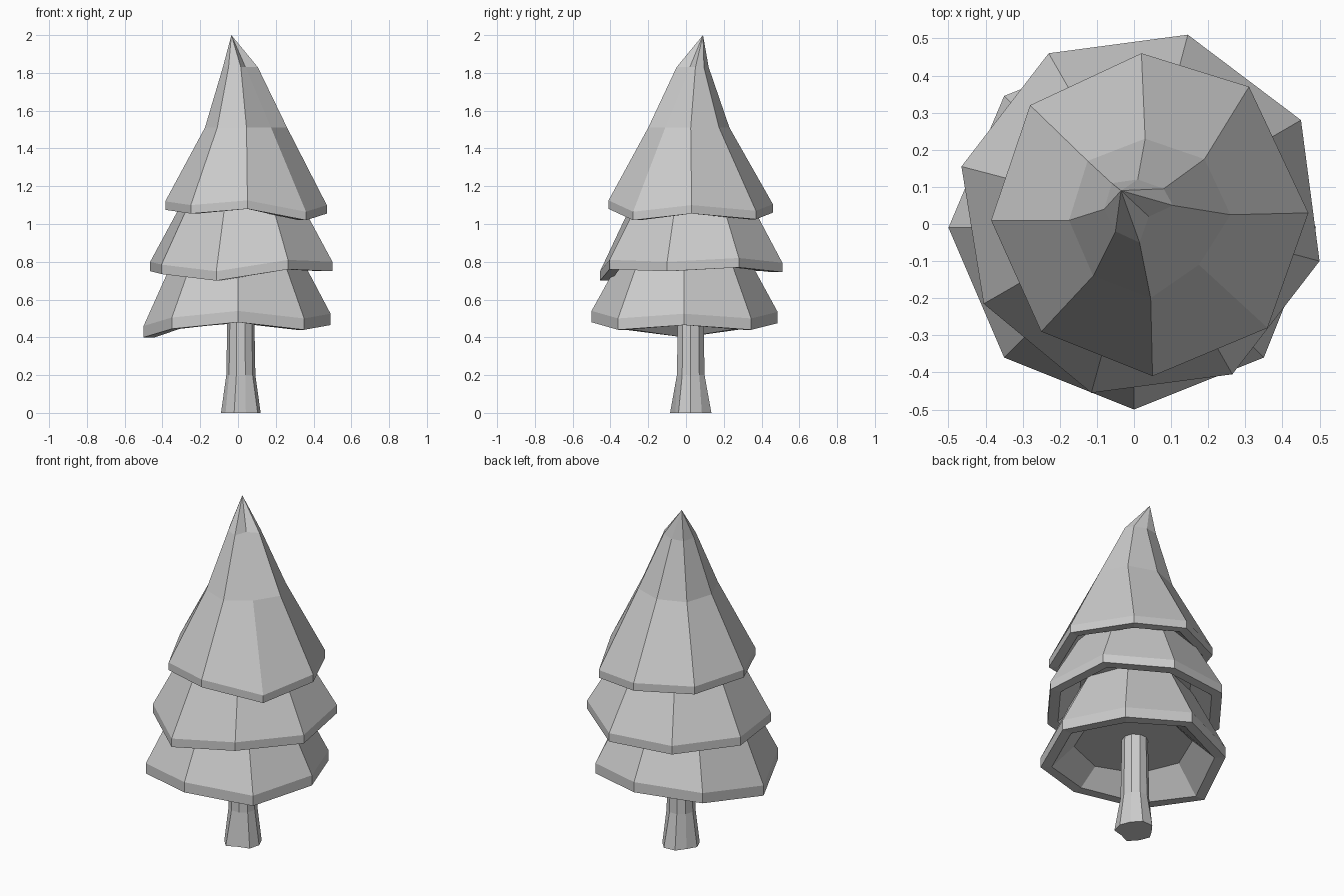
import bpy, bmesh, math

if "Cube" in bpy.data.objects:
    bpy.data.objects.remove(bpy.data.objects["Cube"])


def loft(name, rings):
    """Skin closed rings of equal length; a one-point ring makes a tip."""
    bm = bmesh.new()
    rows = [[bm.verts.new(p) for p in ring] for ring in rings]
    for a, b in zip(rows, rows[1:]):
        n = len(a)
        for i in range(n):
            j = (i + 1) % n
            if len(b) == 1:
                bm.faces.new((a[i], a[j], b[0]))
            else:
                bm.faces.new((a[i], a[j], b[j], b[i]))
    bm.faces.new(rows[0][::-1])
    if len(rows[-1]) > 1:
        bm.faces.new(rows[-1])
    bmesh.ops.recalc_face_normals(bm, faces=bm.faces)
    mesh = bpy.data.meshes.new(name)
    bm.to_mesh(mesh)
    bm.free()
    obj = bpy.data.objects.new(name, mesh)
    bpy.context.collection.objects.link(obj)
    return obj


def scaled(ring, s, dz=0.0, z=None):
    """Copy of a ring scaled about its own middle, lifted or set to one height."""
    cx = sum(p[0] for p in ring) / len(ring)
    cy = sum(p[1] for p in ring) / len(ring)
    return [(cx + (x - cx) * s, cy + (y - cy) * s, h + dz if z is None else z)
            for x, y, h in ring]


def tier(name, rim, lip, recess_z, upper):
    """Foliage skirt: recessed underside, thick lip, then the upper rings."""
    loft(name, [scaled(rim, 0.64, z=recess_z), scaled(rim, 0.88, -lip),
                scaled(rim, 1.0, -lip), rim] + upper)


# Foliage tiers, rim corners counter-clockwise from +x
low = [(0.49, -0.01, 0.525), (0.35, 0.345, 0.50), (0, 0.485, 0.535), (-0.35, 0.345, 0.51),
       (-0.50, -0.01, 0.46), (-0.35, -0.36, 0.505), (0, -0.50, 0.54), (0.35, -0.36, 0.50)]
tier("lower_foliage", low, 0.06, 0.56, [scaled(low, 0.64, z=0.86)])

mid = [(0.50, -0.10, 0.80), (0.45, 0.28, 0.82), (0.145, 0.51, 0.795), (-0.23, 0.46, 0.80),
       (-0.465, 0.155, 0.80), (-0.405, -0.215, 0.785), (-0.115, -0.455, 0.75),
       (0.265, -0.405, 0.81)]
tier("middle_foliage", mid, 0.05, 0.86, [scaled(mid, 0.62, z=1.14)])

top = [(0.47, 0.03, 1.10), (0.31, 0.37, 1.07), (0.02, 0.46, 1.105), (-0.28, 0.32, 1.11),
       (-0.385, 0.01, 1.12), (-0.25, -0.29, 1.10), (0.05, -0.41, 1.125), (0.36, -0.28, 1.065)]
waist = [(0.26, 0.025), (0.19, 0.175), (0.03, 0.23), (-0.125, 0.17),
         (-0.175, 0.01), (-0.11, -0.14), (0.045, -0.20), (0.175, -0.11)]
neck = [(0.105, 0.05), (0.08, 0.095), (0.01, 0.12), (-0.06, 0.11),
        (-0.08, 0.04), (-0.05, -0.02), (0.015, -0.05), (0.04, 0.02)]
tier("top_foliage", top, 0.045, 1.14,
     [[(x, y, 1.51) for x, y in waist], [(x, y, 1.83) for x, y in neck],
      [(-0.035, 0.09, 2.0)]])


# Trunk, flared and uneven at the foot
def trunk_ring(radii, z):
    n = len(radii)
    return [(0.015 + r * math.cos(math.tau * i / n), 0.025 + r * math.sin(math.tau * i / n), z)
            for i, r in enumerate(radii)]


foot = [0.105, 0.10, 0.115, 0.11, 0.09, 0.105, 0.10, 0.115, 0.085, 0.11]
loft("trunk", [trunk_ring(foot, 0), trunk_ring([0.077] * 10, 0.2), trunk_ring([0.07] * 10, 0.58)])
